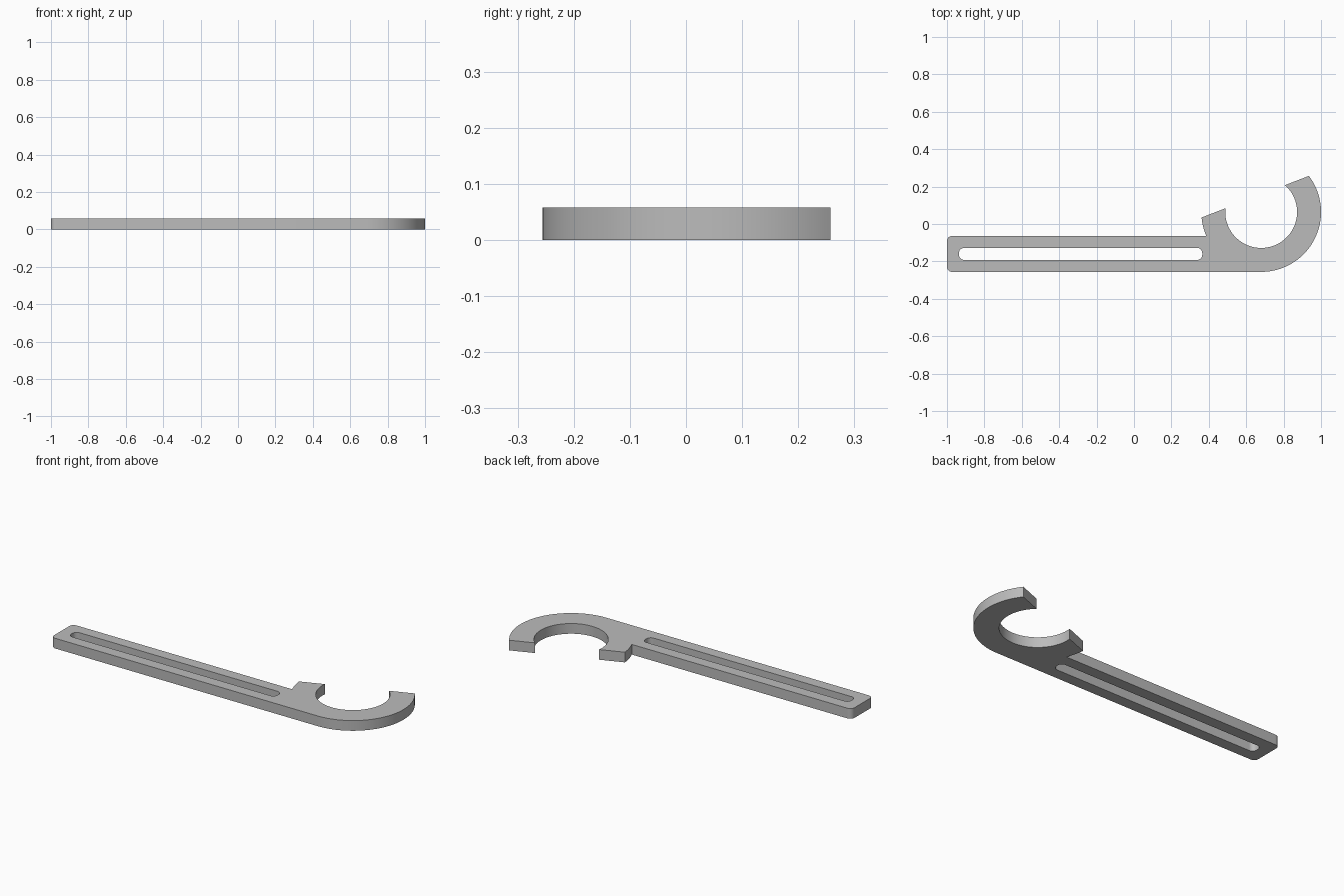
import bpy, bmesh
from math import radians, degrees, sin, cos, acos, asin

if "Cube" in bpy.data.objects:
    bpy.data.objects.remove(bpy.data.objects["Cube"], do_unlink=True)

UNIT = 0.064                      # wall thickness that sets all proportions
THICK = 0.058
OUTER, INNER = 5 * UNIT, 3 * UNIT
CX, CY = 1 - OUTER, UNIT          # centre of the hook
BOTTOM = CY - OUTER
ARM_TOP = BOTTOM + 3 * UNIT
MOUTH_DIR, MOUTH_OFFSET = 111.2, 0.088   # straight cut across the hook
CORNER = 0.027


def arc(cx, cy, r, start, end, steps):
    angles = [radians(start + (end - start) * i / steps) for i in range(steps + 1)]
    return [(cx + r * cos(a), cy + r * sin(a)) for a in angles]


def mouth(r):
    """Half angle at which the mouth cut meets a circle of radius r."""
    return degrees(acos(MOUTH_OFFSET / r))


def rounded_rect(x0, y0, x1, y1, r):
    corners = [(x1 - r, y1 - r), (x0 + r, y1 - r), (x0 + r, y0 + r), (x1 - r, y0 + r)]
    return [p for i, (x, y) in enumerate(corners) for p in arc(x, y, r, 90 * i, 90 * i + 90, 8)]


# Outline: rounded arm end, hook outside, hook inside, short jaw
outline = arc(-1 + CORNER, ARM_TOP - CORNER, CORNER, 90, 180, 8)
outline += arc(-1 + CORNER, BOTTOM + CORNER, CORNER, 180, 270, 8)
outline += arc(CX, CY, OUTER, -90, MOUTH_DIR - mouth(OUTER), 48)
outline += arc(CX, CY, INNER, MOUTH_DIR - mouth(INNER), MOUTH_DIR + mouth(INNER) - 360, 72)
arm_angle = 180 - degrees(asin((ARM_TOP - CY) / OUTER))
outline += arc(CX, CY, OUTER, MOUTH_DIR + mouth(OUTER), arm_angle, 8)

# Long slot in the arm
slot = rounded_rect(-1 + UNIT, BOTTOM + UNIT, 0.365, ARM_TOP - UNIT, CORNER)

# Fill the profile and extrude it into a plate
bm = bmesh.new()
edges = []
for loop in (outline, slot):
    verts = [bm.verts.new((x, y, 0)) for x, y in loop]
    edges += [bm.edges.new((v, verts[i - 1])) for i, v in enumerate(verts)]
bmesh.ops.triangle_fill(bm, edges=edges, use_beauty=True)
solid = bmesh.ops.extrude_face_region(bm, geom=bm.faces[:], use_keep_orig=True)
top = [g for g in solid["geom"] if isinstance(g, bmesh.types.BMVert)]
bmesh.ops.translate(bm, verts=top, vec=(0, 0, THICK))
bmesh.ops.recalc_face_normals(bm, faces=bm.faces[:])

mesh = bpy.data.meshes.new("hook_wrench")
bm.to_mesh(mesh)
bm.free()
wrench = bpy.data.objects.new("hook_wrench", mesh)
bpy.context.collection.objects.link(wrench)

# Plain grey
grey = bpy.data.materials.new("grey")
grey.use_nodes = True
grey.diffuse_color = (0.5, 0.5, 0.5, 1)
grey.node_tree.nodes["Principled BSDF"].inputs["Base Color"].default_value = (0.5, 0.5, 0.5, 1)
mesh.materials.append(grey)

# Smooth curved walls, crisp rims
bpy.ops.object.select_all(action='DESELECT')
wrench.select_set(True)
bpy.context.view_layer.objects.active = wrench
bpy.ops.object.shade_smooth_by_angle(angle=radians(30))
